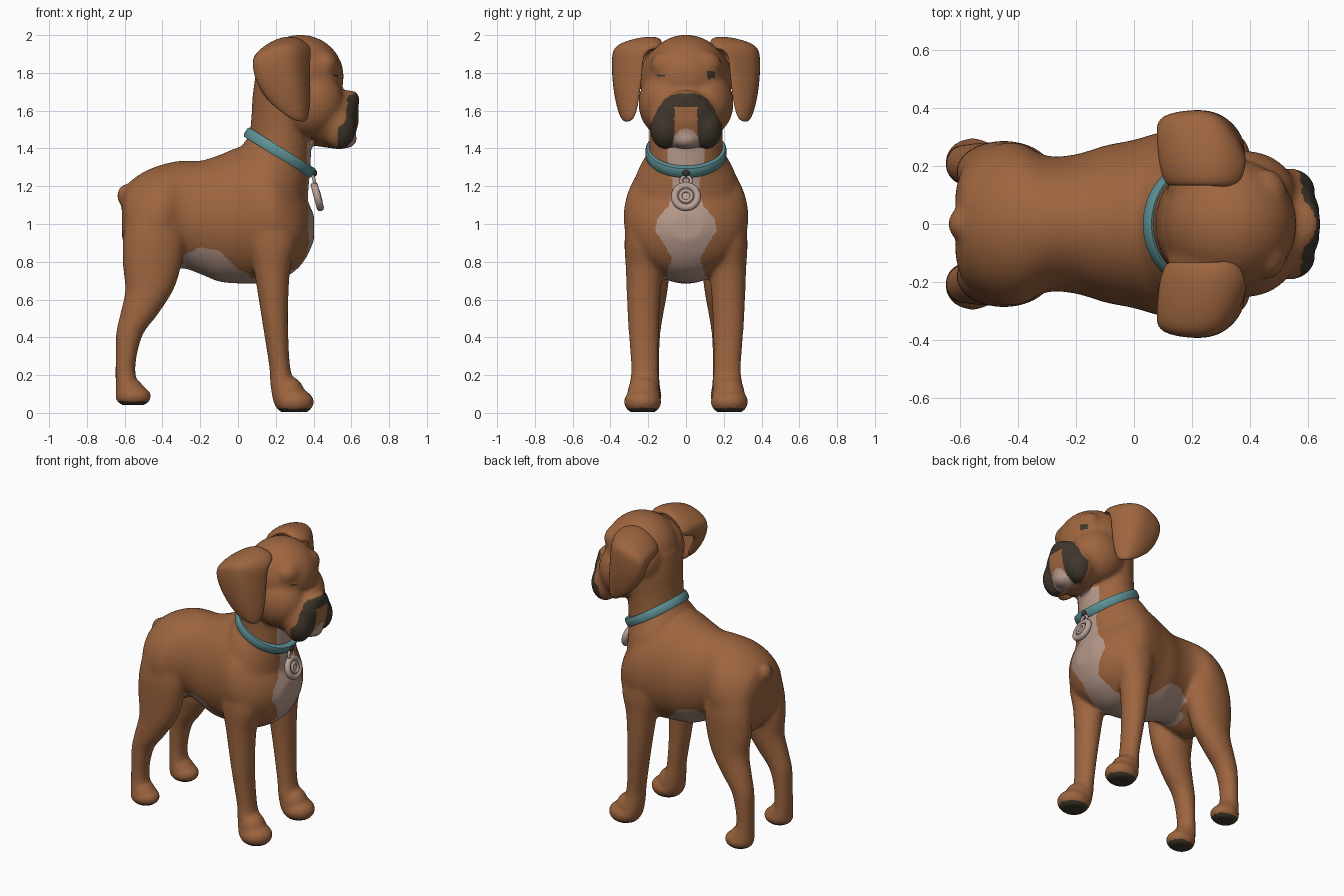
import bpy, bmesh, math
from mathutils import Vector, Matrix

if "Cube" in bpy.data.objects:
    bpy.data.objects.remove(bpy.data.objects["Cube"])


def colour(name, rgb):
    m = bpy.data.materials.new(name)
    m.diffuse_color = (*rgb, 1)
    m.use_nodes = True
    m.node_tree.nodes["Principled BSDF"].inputs["Base Color"].default_value = m.diffuse_color
    return m


BROWN = colour("brown coat", (0.34, 0.13, 0.05))
PALE = colour("pale patch", (0.46, 0.31, 0.25))
DARK = colour("dark mask", (0.05, 0.037, 0.025))
TEAL = colour("teal collar", (0.11, 0.28, 0.30))
TAG = colour("tag metal", (0.48, 0.36, 0.31))


def make_object(name, bm, *mats):
    bmesh.ops.recalc_face_normals(bm, faces=bm.faces)
    me = bpy.data.meshes.new(name)
    bm.to_mesh(me)
    bm.free()
    for m in mats:
        me.materials.append(m)
    ob = bpy.data.objects.new(name, me)
    bpy.context.collection.objects.link(ob)
    return ob


def activate(ob):
    bpy.ops.object.select_all(action='DESELECT')
    ob.select_set(True)
    bpy.context.view_layer.objects.active = ob


def shade(ob, angle=50):
    activate(ob)
    bpy.ops.object.shade_smooth_by_angle(angle=math.radians(angle))


def spline(p0, p1, p2, p3, t):
    return [0.5 * (2 * b + (c - a) * t + (2 * a - 5 * b + 4 * c - d) * t * t
                   + (3 * b - a - 3 * c + d) * t ** 3)
            for a, b, c, d in zip(p0, p1, p2, p3)]


def loft(bm, stations, n=56, steps=8):
    """Skin elliptical rings: x, y, z, in-plane radius, side radius, tilt in degrees."""
    st = [stations[0]] + stations + [stations[-1]]
    rows = [spline(*st[i:i + 4], k / steps)
            for i in range(len(stations) - 1) for k in range(steps)] + [stations[-1]]
    rings = []
    for x, y, z, a, b, tilt in rows:
        u = Vector((math.cos(math.radians(tilt)), 0, math.sin(math.radians(tilt))))
        rings.append([bm.verts.new(Vector((x, y, z)) + u * a * math.cos(t) + Vector((0, b * math.sin(t), 0)))
                      for t in (2 * math.pi * k / n for k in range(n))])
    for r, s in zip(rings, rings[1:]):
        for k in range(n):
            bm.faces.new((r[k], r[(k + 1) % n], s[(k + 1) % n], s[k]))
    bm.faces.new(rings[0])
    bm.faces.new(rings[-1][::-1])


def ball(bm, c, r):
    bmesh.ops.create_uvsphere(bm, u_segments=40, v_segments=24, radius=1,
                              matrix=Matrix.Translation(c) @ Matrix.Diagonal((*r, 1)))


# Torso
bm = bmesh.new()
loft(bm, [(x, 0, z, a, b, 90) for x, z, a, b in (
    (-.615, 1.04, .10, .11), (-.585, 1.02, .19, .20), (-.5, 1.0, .275, .265), (-.4, 1.02, .295, .28),
    (-.3, 1.05, .285, .235), (-.2, 1.035, .30, .24), (-.1, 1.03, .335, .27), (0, 1.045, .36, .29),
    (.1, 1.05, .365, .318), (.2, 1.03, .335, .328), (.3, .99, .24, .27), (.36, .98, .16, .185),
    (.403, .98, .065, .085))])
# Neck
loft(bm, [(.15, 0, 1.12, .26, .305, -35), (.19, 0, 1.27, .22, .255, -35), (.22, 0, 1.375, .19, .20, -32),
          (.23, 0, 1.5, .17, .195, -20), (.24, 0, 1.65, .165, .205, -10), (.25, 0, 1.8, .155, .195, 0)])
# Skull, forehead, muzzle, chin, nose and tail stub
ball(bm, (.33, 0, 1.78), (.23, .225, .222))
ball(bm, (.42, 0, 1.78), (.135, .195, .185))
loft(bm, [(.4, 0, 1.575, .16, .20, 90), (.5, 0, 1.56, .16, .195, 90), (.56, 0, 1.555, .155, .17, 90),
          (.61, 0, 1.575, .12, .12, 90), (.638, 0, 1.59, .065, .06, 90)])
ball(bm, (.57, 0, 1.45), (.06, .07, .05))
ball(bm, (.597, 0, 1.66), (.047, .08, .048))
ball(bm, (-.597, 0, 1.15), (.043, .055, .06))
for s in (1, -1):
    # Temples, cheeks, jowls and brows
    ball(bm, (.28, s * .12, 1.76), (.165, .125, .18))
    ball(bm, (.38, s * .10, 1.64), (.18, .152, .18))
    ball(bm, (.535, s * .11, 1.51), (.09, .082, .115))
    ball(bm, (.455, s * .09, 1.84), (.075, .1, .08))
    # Front leg and paw
    loft(bm, [(x, s * y, z, a, b, 0) for x, y, z, a, b in (
        (.17, .215, 1.05, .13, .1), (.18, .22, .9, .13, .106), (.18, .222, .75, .096, .097),
        (.195, .225, .5, .07, .084), (.22, .218, .25, .056, .074), (.237, .22, .15, .066, .08),
        (.26, .228, .06, .075, .09))], n=32)
    ball(bm, (.265, s * .225, .11), (.085, .085, .085))
    ball(bm, (.297, s * .23, .058), (.106, .1, .072))
    # Hind leg and paw
    loft(bm, [(x, s * y, z, a, b, 0) for x, y, z, a, b in (
        (-.44, .16, 1.05, .15, .11), (-.445, .175, .92, .165, .11), (-.455, .185, .78, .155, .1),
        (-.47, .19, .65, .128, .093), (-.525, .2, .52, .1, .08), (-.573, .205, .42, .073, .07),
        (-.592, .207, .3, .056, .066), (-.595, .207, .2, .054, .066), (-.582, .21, .1, .065, .078))], n=32)
    ball(bm, (-.572, s * .21, .12), (.075, .077, .065))
    ball(bm, (-.555, s * .212, .088), (.096, .085, .06))
body = make_object("body", bm, BROWN, PALE, DARK)
activate(body)
m = body.modifiers.new("merge", 'REMESH')
m.mode, m.voxel_size = 'VOXEL', 0.0095
bpy.ops.object.modifier_apply(modifier=m.name)
m = body.modifiers.new("soften", 'SMOOTH')
m.factor, m.iterations = 0.5, 24
bpy.ops.object.modifier_apply(modifier=m.name)

# Flat soles
for v in body.data.vertices:
    v.co.z = max(v.co.z, .042 if v.co.x < -.2 else .004)


def ramp(t, pts):
    for (a, u), (b, w) in zip(pts, pts[1:]):
        if a <= t <= b:
            return u + (w - u) * (t - a) / (b - a)
    return -1


# Coat markings chosen by position and direction
CHEST = [(.66, .12), (.74, .10), (.82, .075), (.90, .12), (.97, .165), (1.03, .15), (1.1, .09),
         (1.18, .07), (1.28, .08), (1.34, .10), (1.44, .10)]
BELLY = [(-.34, .76), (-.28, .84), (-.2, .875), (-.1, .86), (-.04, .80), (0, .76), (.1, .72), (.25, .72)]
MASK = [(1.36, .525), (1.5, .53), (1.6, .55), (1.68, .585), (1.71, .62)]
MASK_WIDTH = [(1.36, .22), (1.5, .20), (1.6, .155), (1.66, .115), (1.70, .08), (1.72, .05)]


def marking(c, n):
    x, y, z = c.x, abs(c.y), c.z
    if z < .1 and n.z < -.6:
        return 2
    if x > .535 and (y / .07) ** 2 + ((z - 1.42) / .085) ** 2 < 1:
        return 1
    edge = ramp(z, MASK)
    if edge > 0 and x > edge and y < ramp(z, MASK_WIDTH):
        notch = y < .06 and z < 1.62
        bridge = y < .08 and z > 1.6 and n.z > .75
        return 0 if notch or bridge else 2
    eye = .006 if c.y < 0 else .019
    if x > .4 and abs(y - .132) < .022 and abs(z - 1.787) < eye:
        return 2
    if x > .22 and z < 1.44 and n.x > -.1 and y < ramp(z, CHEST):
        return 1
    if n.z < .1 and z < ramp(x, BELLY) and y < (.12 if x > .06 else .24) and z > .66:
        return 1 if x > -.29 or y < .09 else 0
    return 0


for p in body.data.polygons:
    p.material_index = marking(p.center, p.normal)
shade(body, 60)

# Folded ears: rows run from root to tip, columns from front round to the tucked back edge
EAR = [[(.35, .12, 1.93), (.28, .13, 1.975), (.20, .13, 1.955), (.13, .13, 1.89), (.13, .13, 1.85)],
       [(.385, .18, 1.93), (.31, .20, 1.99), (.20, .21, 1.975), (.085, .20, 1.89), (.12, .18, 1.83)],
       [(.385, .22, 1.90), (.30, .365, 1.95), (.19, .37, 1.94), (.07, .34, 1.88), (.12, .24, 1.81)],
       [(.38, .225, 1.82), (.30, .375, 1.90), (.19, .38, 1.885), (.065, .365, 1.84), (.13, .26, 1.77)],
       [(.38, .24, 1.68), (.32, .37, 1.72), (.21, .375, 1.71), (.09, .35, 1.76), (.15, .27, 1.71)],
       [(.37, .27, 1.54), (.34, .325, 1.53), (.27, .335, 1.55), (.18, .335, 1.64), (.2, .28, 1.63)]]
for s, side in ((1, "left"), (-1, "right")):
    bm = bmesh.new()
    g = [[bm.verts.new((x, s * y, z)) for x, y, z in row] for row in EAR]
    for r, q in zip(g, g[1:]):
        for k in range(4):
            bm.faces.new((r[k], r[k + 1], q[k + 1], q[k]))
    ear = make_object(side + "_ear", bm, BROWN)
    m = ear.modifiers.new("thickness", 'SOLIDIFY')
    m.thickness, m.offset = .04, 0
    m = ear.modifiers.new("round", 'SUBSURF')
    m.levels = m.render_levels = 3
    shade(ear, 80)

# Collar band with a rounded section
bm = bmesh.new()
N, tilt = 64, math.radians(-32)
u = Vector((math.cos(tilt), 0, math.sin(tilt)))
w = Vector((-math.sin(tilt), 0, math.cos(tilt)))
rings = []
for i in range(N):
    t = 2 * math.pi * i / N
    ring = []
    for dr, dh in ((-.025, -.028), (.006, -.028), (.012, -.018), (.012, .018), (.006, .028), (-.025, .028)):
        ring.append(bm.verts.new(Vector((.220, 0, 1.378)) + u * (.2 + dr) * math.cos(t)
                                 + Vector((0, (.202 + dr) * math.sin(t), 0)) + w * dh))
    rings.append(ring)
for i in range(N):
    r, q = rings[i], rings[(i + 1) % N]
    for k in range(6):
        bm.faces.new((r[k], r[(k + 1) % 6], q[(k + 1) % 6], q[k]))
shade(make_object("collar", bm, TEAL), 50)


def torus(name, loc, major, minor, rot, mat):
    bpy.ops.mesh.primitive_torus_add(location=loc, rotation=rot, major_radius=major, minor_radius=minor,
                                     major_segments=36, minor_segments=10)
    ob = bpy.context.object
    ob.name = name
    ob.data.materials.append(mat)
    shade(ob, 60)


# Hanging tag: disc, rim, inner ring, link and clip
lean = math.radians(75)
bpy.ops.mesh.primitive_cylinder_add(vertices=36, radius=.065, depth=.022, location=(.42, 0, 1.145),
                                    rotation=(0, lean, 0))
disc = bpy.context.object
disc.name = "tag_disc"
disc.data.materials.append(TAG)
shade(disc, 40)
torus("tag_rim", (.42, 0, 1.145), .06, .02, (0, lean, 0), TAG)
torus("tag_inner_ring", (.431, 0, 1.148), .03, .01, (0, lean, 0), TAG)
torus("tag_link", (.404, 0, 1.228), .026, .009, (0, lean, 0), TAG)
bm = bmesh.new()
ball(bm, (.405, 0, 1.27), (.014, .02, .018))
shade(make_object("collar_clip", bm, DARK), 60)
